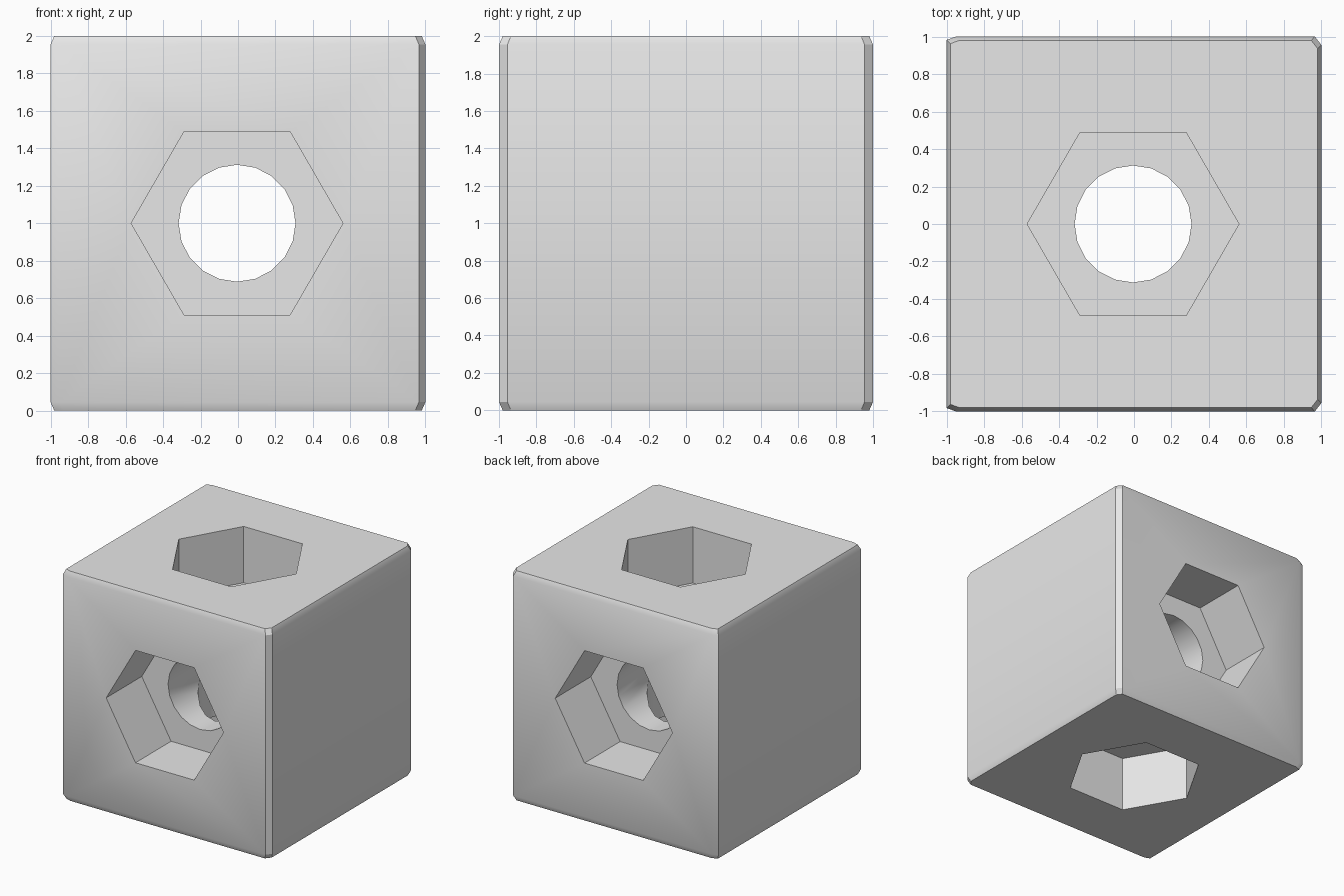
import bpy
import bmesh
from math import cos, sin, pi, radians
from mathutils import Matrix

default = bpy.data.objects.get("Cube")
if default:
    bpy.data.objects.remove(default, do_unlink=True)

grey = bpy.data.materials.new("plain grey")
grey.use_nodes = True
grey.diffuse_color = (0.8, 0.8, 0.8, 1)
grey.node_tree.nodes["Principled BSDF"].inputs["Base Color"].default_value = (0.8, 0.8, 0.8, 1)


def loft(name, rings, matrix=Matrix()):
    """Closed solid skinned through stacked rings of points."""
    bm = bmesh.new()
    loops = [[bm.verts.new(matrix @ Matrix.Translation(p).translation) for p in ring]
             for ring in rings]
    bm.faces.new(loops[0])
    bm.faces.new(loops[-1])
    n = len(loops[0])
    for low, high in zip(loops, loops[1:]):
        for i in range(n):
            j = (i + 1) % n
            bm.faces.new((low[i], low[j], high[j], high[i]))
    bmesh.ops.recalc_face_normals(bm, faces=bm.faces)
    mesh = bpy.data.meshes.new(name)
    bm.to_mesh(mesh)
    bm.free()
    mesh.materials.append(grey)
    obj = bpy.data.objects.new(name, mesh)
    bpy.context.collection.objects.link(obj)
    return obj


def prism(name, sides, radius, z0, z1, matrix):
    ring = [(radius * cos(2 * pi * i / sides) - 0.005, radius * sin(2 * pi * i / sides))
            for i in range(sides)]
    return loft(name, [[(x, y, z) for x, y in ring] for z in (z0, z1)], matrix)


# Block with chamfered edges
half = [(0.965, 1), (-0.95, 1), (-1, 0.982), (-1, -0.982), (-0.95, -1), (0.965, -1),
        (1, -0.955), (1, 0.955)]
levels = [(0, 0.98), (0.045, 1), (1.955, 1), (2, 0.98)]
block = loft("nut_block", [[(x * s, y * s, z) for x, y in half] for z, s in levels])

# Hexagonal pockets and round through holes along z and y
centre = Matrix.Translation((0, 0, 1))
cutters = []
for axis, turn in (("vertical", 0), ("depth", 90)):
    m = centre @ Matrix.Rotation(radians(turn), 4, "X")
    cutters.append(prism(axis + "_hole", 20, 0.312, -1.2, 1.2, m))
    for end, side in (("first", 1), ("second", -1)):
        cutters.append(prism(f"{axis}_{end}_pocket", 6, 0.565, side * 0.51, side * 1.2, m))

for cutter in cutters:
    cutter.hide_render = True
    mod = block.modifiers.new(cutter.name, "BOOLEAN")
    mod.operation = "DIFFERENCE"
    mod.solver = "EXACT"
    mod.object = cutter

# Bake the cuts, then drop the cutters
bpy.context.view_layer.update()
graph = bpy.context.evaluated_depsgraph_get()
carved = bpy.data.meshes.new_from_object(block.evaluated_get(graph))
block.modifiers.clear()
block.data = carved
carved.materials.clear()
carved.materials.append(grey)
for cutter in cutters:
    bpy.data.objects.remove(cutter, do_unlink=True)

# Smooth shading with sharp corners kept
bpy.ops.object.select_all(action="DESELECT")
block.select_set(True)
bpy.context.view_layer.objects.active = block
bpy.ops.object.shade_smooth_by_angle(angle=radians(30))
